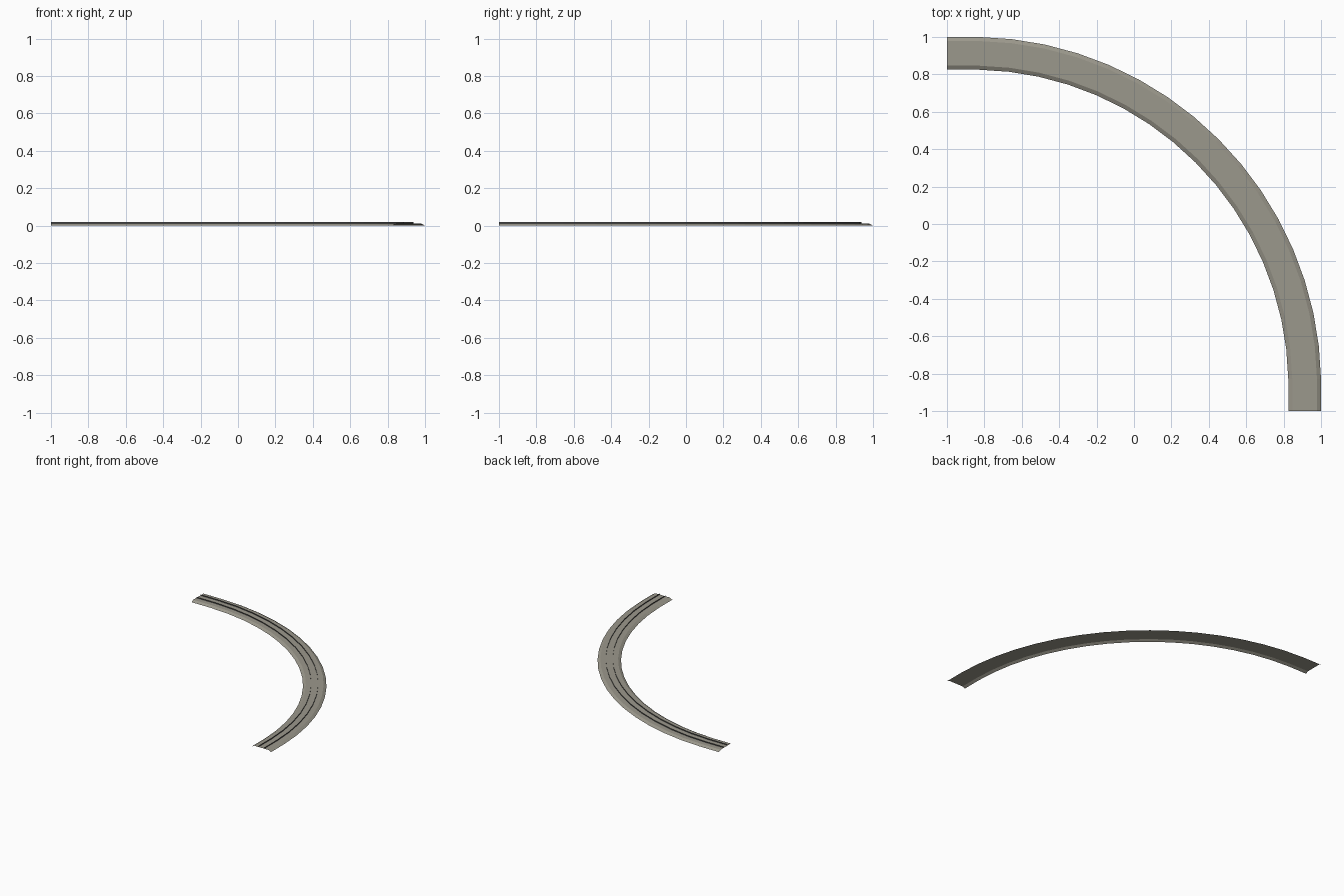
import bpy, bmesh, math

if "Cube" in bpy.data.objects:
    bpy.data.objects.remove(bpy.data.objects["Cube"])

CENTRE = -0.83      # x and y of the bend centre
MID = 0.9125        # track centre line on the straight ends
SEGMENTS = 16
FLATTEN = 0.016     # the bend is slightly flatter than a true circle


def material(name, rgb):
    m = bpy.data.materials.new(name)
    m.diffuse_color = (*rgb, 1)
    m.use_nodes = True
    m.node_tree.nodes["Principled BSDF"].inputs["Base Color"].default_value = m.diffuse_color
    return m


stone = material("ballast grey", (0.33, 0.315, 0.262))
steel = material("rail grey", (0.11, 0.11, 0.11))


def path(offset):
    """Points of the track line at an offset from its middle: straight, bend, straight."""
    r = MID + offset - CENTRE
    pts = [(-1, CENTRE + r)]
    for i in range(SEGMENTS + 1):
        a = math.pi / 2 * (1 - i / SEGMENTS)
        q = r - FLATTEN * math.sin(2 * a)
        pts.append((CENTRE + q * math.cos(a), CENTRE + q * math.sin(a)))
    return pts + [(CENTRE + r, -1)]


def sweep(name, profile, mat):
    """Sweep an open (offset, z) profile along the track."""
    bm = bmesh.new()
    rows = [[bm.verts.new((x, y, z)) for x, y in path(o)] for o, z in profile]
    for a, b in zip(rows, rows[1:]):
        for i in range(len(a) - 1):
            bm.faces.new((a[i], a[i + 1], b[i + 1], b[i]))
    mesh = bpy.data.meshes.new(name)
    bm.to_mesh(mesh)
    bm.free()
    mesh.materials.append(mat)
    ob = bpy.data.objects.new(name, mesh)
    bpy.context.collection.objects.link(ob)


# Open-bottomed ballast bed with sloping shoulders
sweep("ballast_bed", [(-0.0875, 0), (-0.066, 0.012), (0.066, 0.012), (0.0875, 0)], stone)

# Two paper-thin upright rails
for name, o in (("inner_rail", -0.026), ("outer_rail", 0.026)):
    sweep(name, [(o, 0.012), (o, 0.02)], steel)
